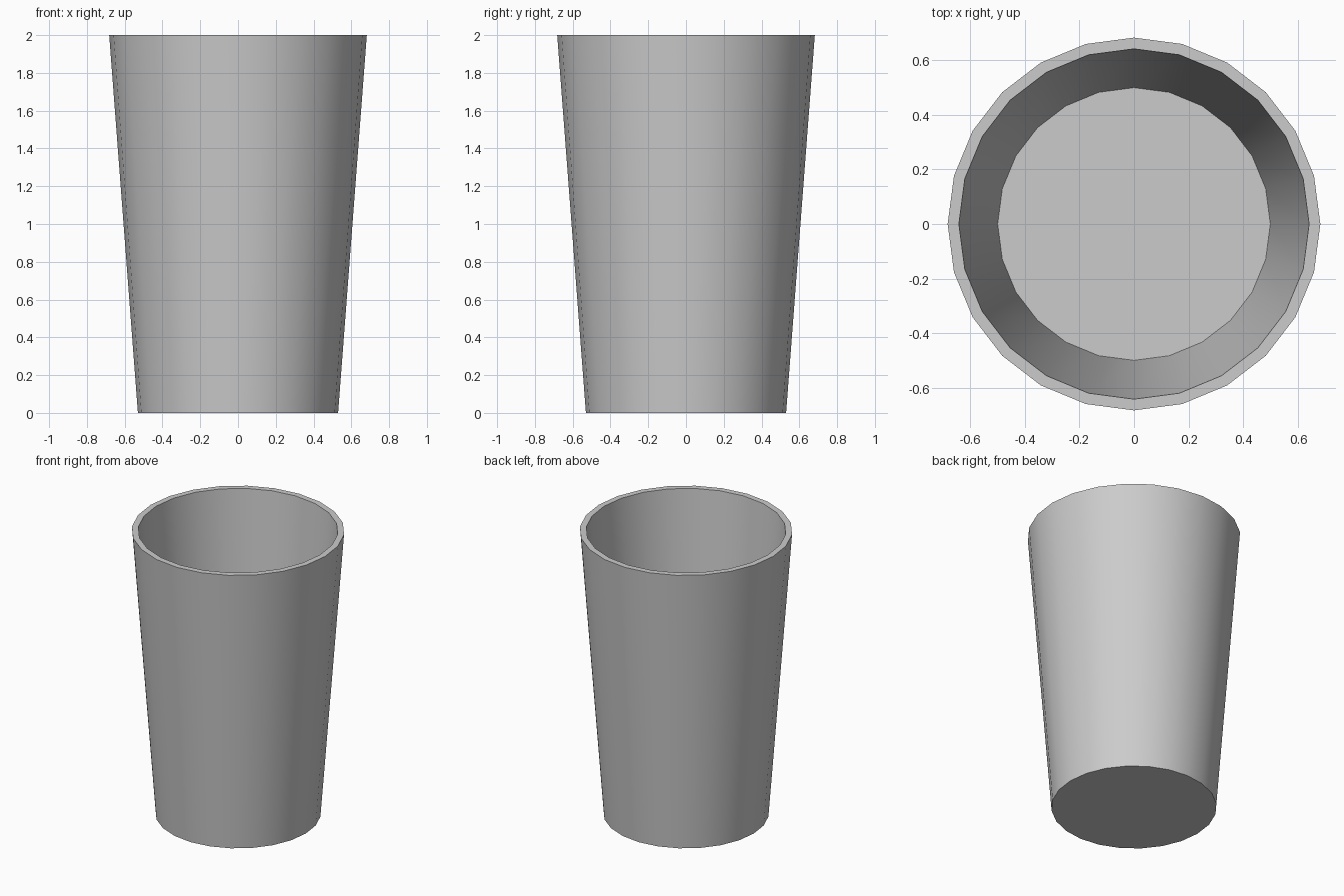
import bpy, bmesh, math

if "Cube" in bpy.data.objects:
    bpy.data.objects.remove(bpy.data.objects["Cube"])

SIDES = 24
# Cross-section (radius, height): outer base, outer rim, inner rim, inner floor
PROFILE = [(0.53, 0.0), (0.682, 2.0), (0.641, 2.0), (0.499, 0.12)]

bm = bmesh.new()

# Rings of the tumbler
rings = [[bm.verts.new((r * math.cos(math.tau * i / SIDES),
                        r * math.sin(math.tau * i / SIDES), z))
          for i in range(SIDES)] for r, z in PROFILE]

# Outer wall, rim and inner wall
for a, b in zip(rings, rings[1:]):
    for i in range(SIDES):
        j = (i + 1) % SIDES
        bm.faces.new((a[i], a[j], b[j], b[i]))

# Underside and inner floor
bm.faces.new(rings[0][::-1])
bm.faces.new(rings[-1])
bmesh.ops.recalc_face_normals(bm, faces=bm.faces)

mesh = bpy.data.meshes.new("cup")
bm.to_mesh(mesh)
bm.free()
cup = bpy.data.objects.new("cup", mesh)
bpy.context.collection.objects.link(cup)

# Smooth walls with crisp rim and base
bpy.context.view_layer.objects.active = cup
cup.select_set(True)
bpy.ops.object.shade_smooth_by_angle(angle=math.radians(30))
